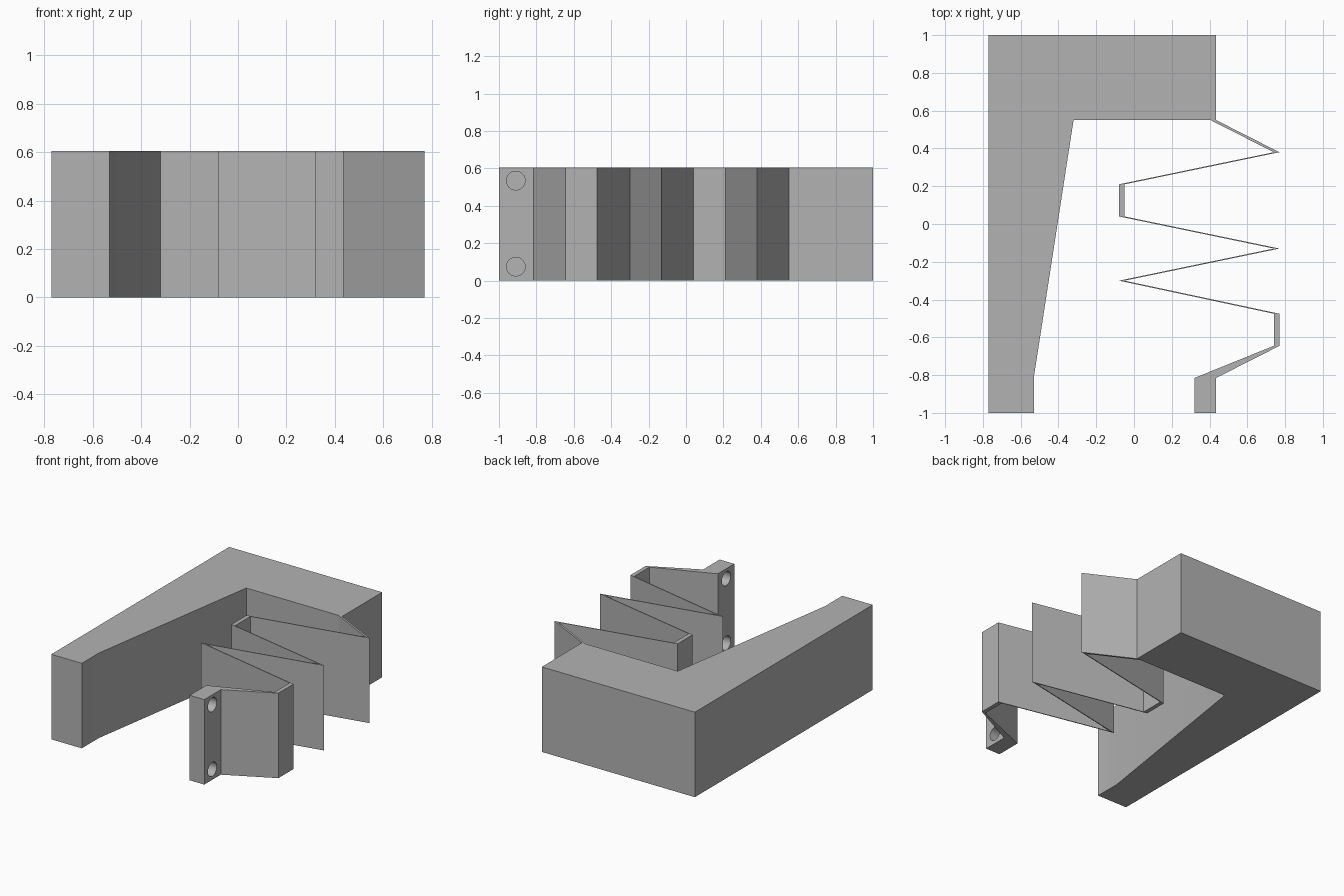
import bpy
import bmesh
from math import pi, radians

HEIGHT = 0.605
LEAF = 0.03

if "Cube" in bpy.data.objects:
    bpy.data.objects.remove(bpy.data.objects["Cube"], do_unlink=True)

grey = bpy.data.materials.new("plain grey")
grey.use_nodes = True
colour = (0.45, 0.45, 0.45, 1)
grey.diffuse_color = colour
grey.node_tree.nodes["Principled BSDF"].inputs["Base Color"].default_value = colour


def select_only(obj):
    bpy.ops.object.select_all(action="DESELECT")
    obj.select_set(True)
    bpy.context.view_layer.objects.active = obj


def extrude_profile(name, outline):
    """Raise a plan outline from the floor to the full height."""
    bm = bmesh.new()
    base = bm.faces.new([bm.verts.new((x, y, 0)) for x, y in outline])
    raised = bmesh.ops.extrude_face_region(bm, geom=[base])["geom"]
    top = [v for v in raised if isinstance(v, bmesh.types.BMVert)]
    bmesh.ops.translate(bm, verts=top, vec=(0, 0, HEIGHT))
    bmesh.ops.recalc_face_normals(bm, faces=bm.faces)
    mesh = bpy.data.meshes.new(name)
    bm.to_mesh(mesh)
    bm.free()
    mesh.materials.append(grey)
    obj = bpy.data.objects.new(name, mesh)
    bpy.context.collection.objects.link(obj)
    return obj


def smooth(obj):
    select_only(obj)
    bpy.ops.object.shade_smooth_by_angle(angle=radians(30))


# L-shaped frame with a tapering arm
frame = extrude_profile("frame", [
    (-0.77, -1), (-0.53, -1), (-0.53, -0.81), (-0.32, 0.55),
    (0.435, 0.55), (0.435, 1), (-0.77, 1)])
smooth(frame)

# Zigzag leaf spring: one path and its sideways copy
fold = [(0.74, 0.38), (-0.08, 0.21), (-0.08, 0.04), (0.74, -0.13),
        (-0.08, -0.30), (0.74, -0.475), (0.74, -0.645)]
near_side = [(0.405, 0.55)] + fold + [(0.32, -0.815)]
far_side = [(0.435, 0.55)] + [(x + LEAF, y) for x, y in fold] + [(0.435, -0.815)]
extrude_profile("zigzag_spring", near_side + far_side[::-1])

# Mounting block with two cross holes
block = extrude_profile("mounting_block", [
    (0.32, -1), (0.435, -1), (0.435, -0.815), (0.32, -0.815)])
for z in (0.075, 0.535):
    bpy.ops.mesh.primitive_cylinder_add(
        vertices=24, radius=0.05, depth=0.4,
        location=(0.38, -0.91, z), rotation=(0, pi / 2, 0))
    cutter = bpy.context.object
    cutter.name = "hole_cutter"
    cutter.hide_render = True
    cutter.data.materials.append(grey)
    hole = block.modifiers.new("hole", "BOOLEAN")
    hole.operation = "DIFFERENCE"
    hole.solver = "EXACT"
    hole.object = cutter
    select_only(block)
    bpy.ops.object.modifier_apply(modifier=hole.name)
    bpy.data.objects.remove(cutter, do_unlink=True)
smooth(block)
